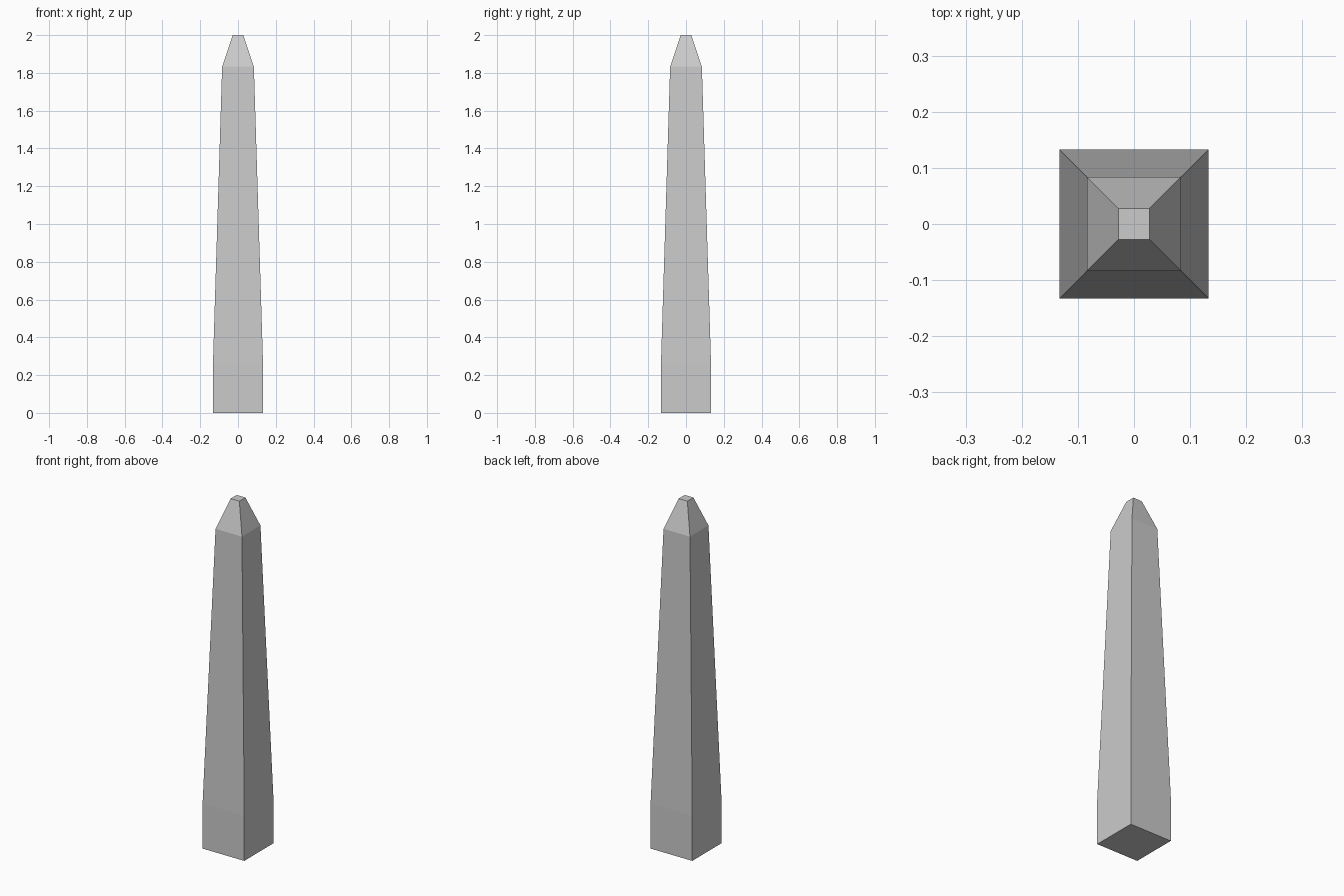
import bpy, bmesh

if "Cube" in bpy.data.objects:
    bpy.data.objects.remove(bpy.data.objects["Cube"])

# Obelisk profile: (half width, height) of each square section
PROFILE = [(0.1325, 0.0), (0.1325, 0.26), (0.084, 1.833), (0.0277, 2.0)]


def square_ring(bm, half, z):
    corners = [(-1, -1), (1, -1), (1, 1), (-1, 1)]
    return [bm.verts.new((x * half, y * half, z)) for x, y in corners]


# Obelisk: straight foot, tapered shaft and blunt pyramid tip
bm = bmesh.new()
rings = [square_ring(bm, half, z) for half, z in PROFILE]
for low, high in zip(rings, rings[1:]):
    for i in range(4):
        j = (i + 1) % 4
        bm.faces.new((low[i], low[j], high[j], high[i]))
bm.faces.new(rings[0][::-1])
bm.faces.new(rings[-1])

mesh = bpy.data.meshes.new("obelisk")
bm.to_mesh(mesh)
bm.free()
bpy.context.collection.objects.link(bpy.data.objects.new("obelisk", mesh))
